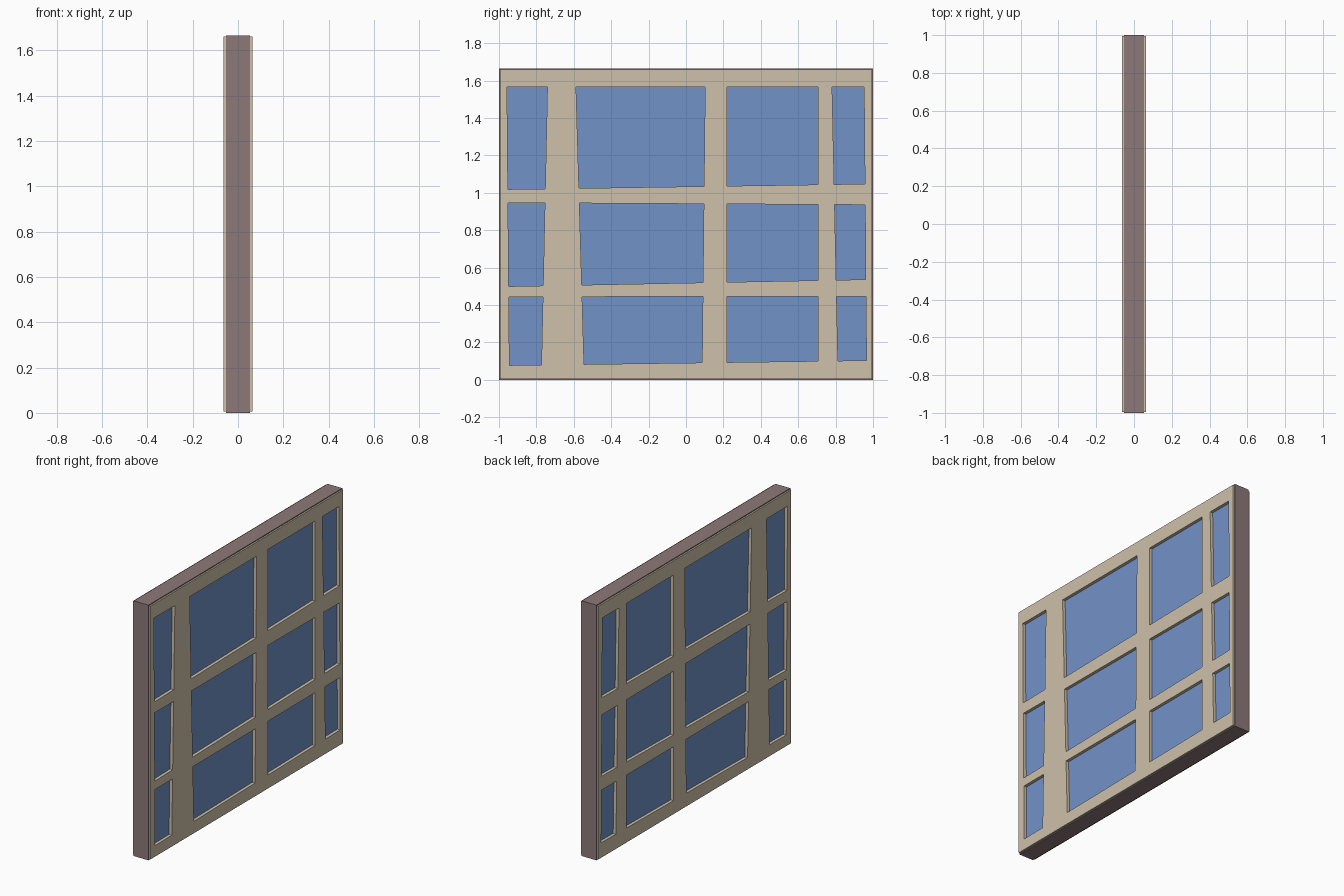
import bpy, bmesh

if "Cube" in bpy.data.objects:
    bpy.data.objects.remove(bpy.data.objects["Cube"])

HEIGHT = 1.666
STEP = 0.006      # the frame faces sit slightly inside the outer rim

# Slightly crooked grid lines: uprights give y at (z=0.08, z=1.57),
# crossbars give z at (y=-0.95, y=0.96)
uprights = [(-0.944, -0.957), (-0.773, -0.741), (-0.545, -0.588), (0.086, 0.102),
            (0.219, 0.219), (0.706, 0.706), (0.813, 0.781), (0.965, 0.952)]
crossbars = [(0.078, 0.104), (0.444, 0.446), (0.500, 0.537),
             (0.947, 0.936), (1.019, 1.048), (1.567, 1.567)]


def flat(v):
    return (v, v)


def crossing(u, c):
    """Point where an upright line meets a crossbar line."""
    my = (u[1] - u[0]) / 1.49
    mz = (c[1] - c[0]) / 1.91
    y0, z0 = u[0] - my * 0.08, c[0] + mz * 0.95
    z = (z0 + mz * y0) / (1 - mz * my)
    return y0 + my * z, z


def material(name, color):
    m = bpy.data.materials.new(name)
    m.diffuse_color = (*color, 1)
    m.use_nodes = True
    m.node_tree.nodes["Principled BSDF"].inputs["Base Color"].default_value = m.diffuse_color
    return m


def lattice(name, us, cs, keep, half, mat):
    """Solid made of the kept grid cells, from x=-half to x=half."""
    bm = bmesh.new()
    v = [[bm.verts.new((-half, *crossing(u, c))) for c in cs] for u in us]
    for i in range(len(us) - 1):
        for j in range(len(cs) - 1):
            if keep(i, j):
                bm.faces.new((v[i][j], v[i + 1][j], v[i + 1][j + 1], v[i][j + 1]))
    ext = bmesh.ops.extrude_face_region(bm, geom=bm.faces[:], use_keep_orig=True)
    for e in ext["geom"]:
        if isinstance(e, bmesh.types.BMVert):
            e.co.x = half
    loose = [p for p in bm.verts if not p.link_faces]
    bmesh.ops.delete(bm, geom=loose, context='VERTS')
    bmesh.ops.recalc_face_normals(bm, faces=bm.faces[:])
    me = bpy.data.meshes.new(name)
    bm.to_mesh(me)
    bm.free()
    me.materials.append(mat)
    ob = bpy.data.objects.new(name, me)
    bpy.context.collection.objects.link(ob)
    return ob


cream = material("cream_paint", (0.62, 0.53, 0.40))
mauve = material("mauve_edge", (0.27, 0.19, 0.19))
blue = material("blue_glass", (0.17, 0.29, 0.58))

# Window frame with twelve openings
us = [flat(-1 + STEP)] + uprights + [flat(1 - STEP)]
cs = [flat(STEP)] + crossbars + [flat(HEIGHT - STEP)]
lattice("window_frame", us, cs, lambda i, j: not (i % 2 and j % 2), 0.063, cream)

# Recessed glass in each opening
lattice("glass_panes", uprights, crossbars,
        lambda i, j: i % 2 == 0 and j % 2 == 0, 0.043, blue)

# Outer rim wrapped around the frame
rim_u = [flat(y) for y in (-1, -0.985, 0.985, 1)]
rim_c = [flat(z) for z in (0, 0.015, HEIGHT - 0.015, HEIGHT)]
lattice("outer_rim", rim_u, rim_c, lambda i, j: (i, j) != (1, 1), 0.053, mauve)
